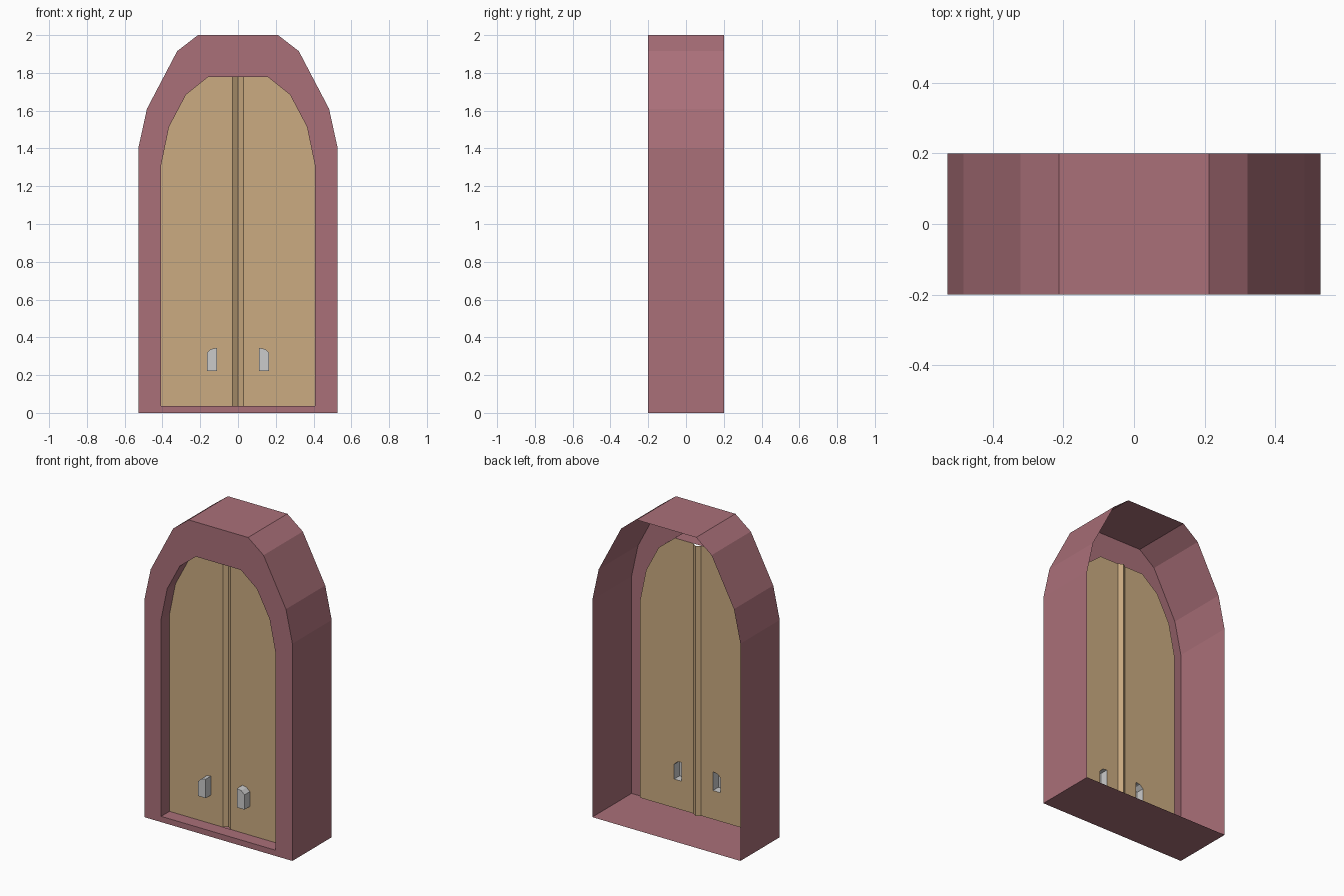
import bpy, bmesh

if "Cube" in bpy.data.objects:
    bpy.data.objects.remove(bpy.data.objects["Cube"])

Y_FRONT, Y_BACK, Y_DOOR, Y_GROOVE, Y_HANDLE = -0.2, 0.2, -0.115, -0.095, -0.17

# Right-hand half profiles (x, z), counter-clockwise seen from the front
OUTER = [(0, 0), (.528, 0), (.528, 1.40), (.482, 1.61), (.322, 1.915), (.212, 2), (0, 2)]
INNER = [(0, .037), (.408, .037), (.408, 1.307), (.365, 1.515), (.275, 1.685), (.16, 1.777), (0, 1.777)]
HANDLE = [(.111, .222), (.165, .222), (.165, .317), (.143, .338), (.111, .344)]
GROOVE_X = .028


def material(name, rgb):
    m = bpy.data.materials.new(name)
    m.diffuse_color = (*rgb, 1)
    m.use_nodes = True
    m.node_tree.nodes["Principled BSDF"].inputs["Base Color"].default_value = m.diffuse_color
    return m


def ring(bm, profile, y):
    return [bm.verts.new((x, y, z)) for x, z in profile]


def strip(bm, a, b, closed=False):
    n = len(a)
    for i in range(n if closed else n - 1):
        j = (i + 1) % n
        bm.faces.new((a[i], a[j], b[j], b[i]))


def finish(bm, name, mat=None):
    mesh = bpy.data.meshes.new(name)
    bm.to_mesh(mesh)
    bm.free()
    obj = bpy.data.objects.new(name, mesh)
    bpy.context.collection.objects.link(obj)
    if mat:
        mesh.materials.append(mat)
    mod = obj.modifiers.new("Mirror", 'MIRROR')
    mod.use_clip = True
    return obj


# Frame: outer shell (open at the back), front face and recessed reveal
bm = bmesh.new()
loops = [ring(bm, OUTER, Y_BACK), ring(bm, OUTER, Y_FRONT),
         ring(bm, INNER, Y_FRONT), ring(bm, INNER, Y_DOOR)]
for a, b in zip(loops, loops[1:]):
    strip(bm, a, b)
finish(bm, "arched_frame", material("frame_rose", (.40, .16, .19)))

# Doors: flat leaf with an opening behind the handle, plus half of the centre groove
bm = bmesh.new()
leaf = [(max(x, GROOVE_X), z) for x, z in INNER]
edges = []
for profile in (leaf, HANDLE):
    vs = ring(bm, profile, Y_DOOR)
    edges += [bm.edges.new((vs[i], vs[i - 1])) for i in range(len(vs))]
bmesh.ops.triangle_fill(bm, use_beauty=True, use_dissolve=False, edges=edges, normal=(0, -1, 0))
bm.normal_update()
for f in bm.faces:
    if f.normal.y > 0:
        f.normal_flip()
z0, z1 = INNER[0][1], INNER[-1][1]
inner_edge = ring(bm, [(0, z0), (0, z1)], Y_GROOVE)
outer_edge = ring(bm, [(GROOVE_X, z0), (GROOVE_X, z1)], Y_DOOR)
strip(bm, outer_edge, inner_edge)
bmesh.ops.remove_doubles(bm, verts=bm.verts, dist=1e-4)
finish(bm, "double_doors", material("door_tan", (.60, .41, .22)))

# Handles: small blocks open towards the back
bm = bmesh.new()
base, tip = ring(bm, HANDLE, Y_DOOR), ring(bm, HANDLE, Y_HANDLE)
strip(bm, base, tip, closed=True)
bm.faces.new(tip)
finish(bm, "door_handles")
